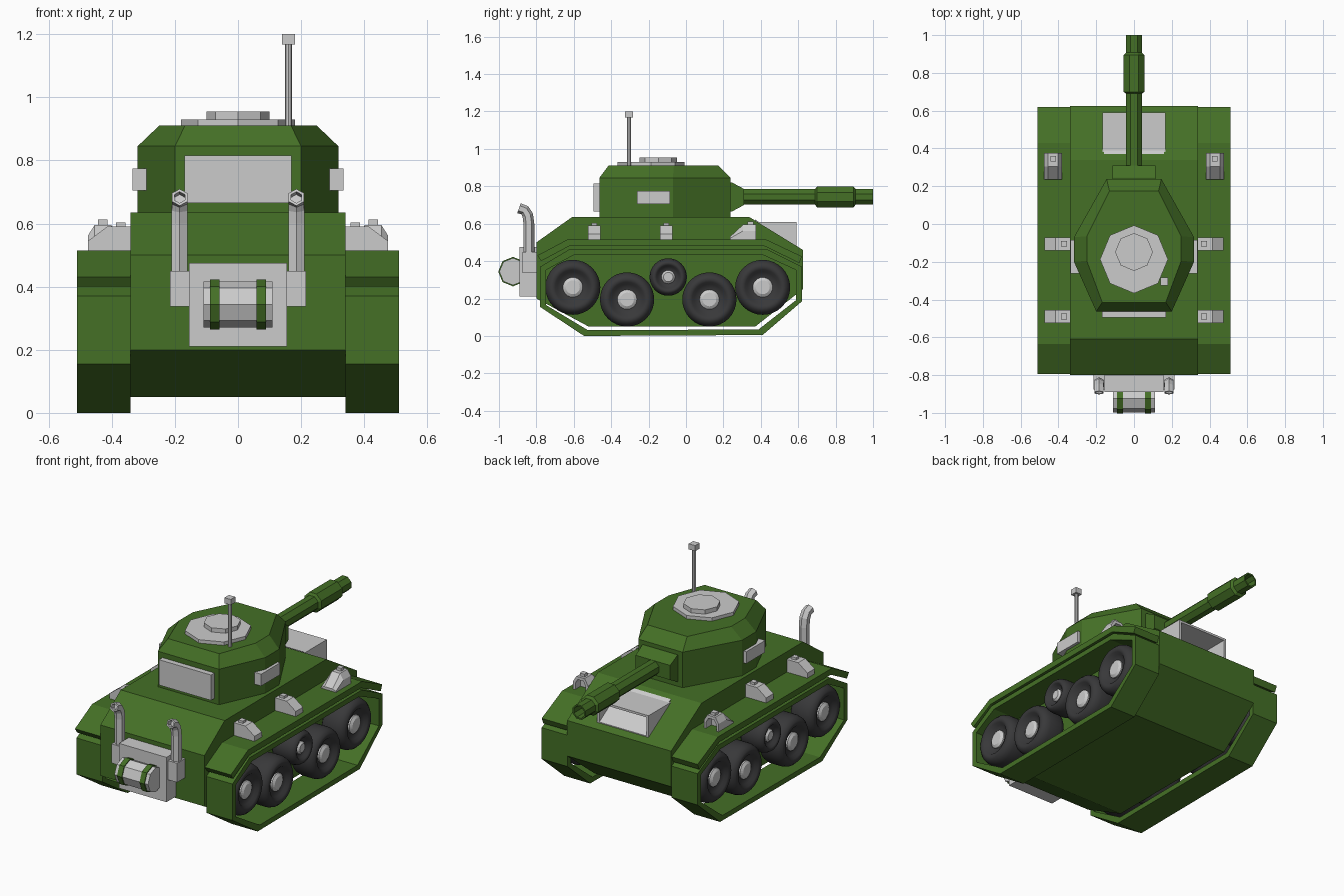
import bpy, bmesh, math
from mathutils import Vector

if "Cube" in bpy.data.objects:
    bpy.data.objects.remove(bpy.data.objects["Cube"])


def material(name, rgb):
    m = bpy.data.materials.new(name)
    m.diffuse_color = (*rgb, 1)
    m.use_nodes = True
    m.node_tree.nodes["Principled BSDF"].inputs["Base Color"].default_value = m.diffuse_color
    return m


GREEN = material("army green", (0.058, 0.16, 0.019))
GREY = material("light grey", (0.60, 0.60, 0.60))
RUBBER = material("dark rubber", (0.04, 0.04, 0.042))


def loft(name, rings, mat, mirror=False, loop=False, cap=True, smooth=False):
    """Skin a row of equal-length point rings."""
    bm = bmesh.new()
    vs = [[bm.verts.new(p) for p in r] for r in rings]
    pairs = list(zip(vs, vs[1:])) + ([(vs[-1], vs[0])] if loop else [])
    n = len(rings[0])
    for a, b in pairs:
        for i in range(n):
            j = (i + 1) % n
            bm.faces.new((a[i], a[j], b[j], b[i]))
    if cap and not loop:
        bm.faces.new(vs[0])
        bm.faces.new(vs[-1])
    bmesh.ops.recalc_face_normals(bm, faces=bm.faces)
    for f in bm.faces:
        f.smooth = smooth
    me = bpy.data.meshes.new(name)
    bm.to_mesh(me)
    bm.free()
    me.materials.append(mat)
    ob = bpy.data.objects.new(name, me)
    bpy.context.collection.objects.link(ob)
    if mirror:
        ob.modifiers.new("mirror", 'MIRROR').use_clip = False
    return ob


def side_prism(name, yz, x0, x1, mat, mirror=False):
    return loft(name, [[(x, y, z) for y, z in yz] for x in (x0, x1)], mat, mirror)


def box(name, x, y, z, mat, mirror=False):
    yz = [(y[0], z[0]), (y[1], z[0]), (y[1], z[1]), (y[0], z[1])]
    return side_prism(name, yz, *x, mat, mirror)


def ring(c, d, r, n, phase=0.0):
    """Regular polygon around c, facing along d."""
    d = Vector(d).normalized()
    u = Vector((0, 1, 0)) if abs(d.x) > 0.9 else Vector((1, 0, 0))
    v = d.cross(u)
    return [Vector(c) + r * (u * math.cos(t) + v * math.sin(t))
            for t in (phase + 2 * math.pi * i / n for i in range(n))]


# Hull
side_prism("hull", [(-.80, .50), (-.80, .20), (-.52, .05), (.37, .05), (.625, .25),
                    (.625, .46), (.34, .635), (-.61, .635)], -.34, .34, GREEN)

# Track bands
outer = [(-.78, .37), (-.62, .465), (.43, .465), (.62, .37),
         (.62, .185), (.41, .005), (-.545, 0), (-.78, .155)]
inner = [(-.08 + (y + .08) * .955, .235 + (z - .235) * .87) for y, z in outer]
loft("track_band", [[(x, y, z) for y, z in p] for x, p in
                    ((.34, outer), (.51, outer), (.51, inner), (.34, inner))],
     GREEN, mirror=True, loop=True)

# Fenders
side_prism("fender", [(-.795, .43), (-.635, .515), (.43, .515), (.62, .425),
                      (.605, .39), (.42, .48), (-.625, .48), (-.775, .40)],
           .335, .51, GREEN, True)

# Road wheels
X = (1, 0, 0)
for i, (y, z, r) in enumerate([(-.605, .26, .147), (-.315, .195, .145), (-.095, .315, .10),
                               (.125, .195, .145), (.41, .26, .147)]):
    hub = r * .36
    prof = [(.345, .8), (.36, .95), (.385, 1), (.455, 1), (.48, .95), (.497, .84),
            (.50, .74), (.495, .64), (.48, .56), (.47, .36)]
    loft(f"wheel_tyre_{i}", [ring((x, y, z), X, r * k, 32) for x, k in prof],
         RUBBER, True, smooth=True)
    loft(f"wheel_hub_{i}", [ring((x, y, z), X, q, 24) for x, q in
                            ((.46, hub), (.478, hub), (.488, hub * .7))], GREY, True)


# Turret: stretched octagon with a chamfered roof
def turret_ring(z, xf, yf, xs, ys, yr, xb, yb):
    half = [(xf, yf), (xs, ys), (xs, yr), (xb, yb)]
    return [(x, y, z) for x, y in half] + [(-x, y, z) for x, y in reversed(half)]


wall = (.145, .238, .318, -.07, -.20, .20, -.463)
loft("turret", [turret_ring(.62, *wall), turret_ring(.845, *wall),
                turret_ring(.91, .13, .175, .25, -.065, -.195, .168, -.415)], GREEN)
box("turret_end_plate", (-.17, .17), (-.495, -.44), (.665, .815), GREY)
box("turret_side_plate", (.27, .335), (-.262, -.085), (.705, .775), GREY, True)

# Roof hatch
Z = (0, 0, 1)
for name, y, r, z0, z1 in (("hatch_base", -.187, .18, .90, .93), ("hatch_lid", -.148, .10, .92, .955)):
    loft(name, [ring((0, y, z), Z, r, 8) for z in (z0, z1)], GREY)

# Antenna
loft("antenna_rod", [ring((.16, -.305, z), Z, .011, 8) for z in (.90, 1.17)], GREY)
box("antenna_tip", (.139, .181), (-.326, -.284), (1.167, 1.2), GREY)

# Gun with mantlet, sleeve and open bore
Y = (0, 1, 0)
loft("gun_mantlet", [[(sx * w, y, .743 + sz * h) for sx, sz in ((-1, -1), (1, -1), (1, 1), (-1, 1))]
                     for y, w, h in ((.20, .115, .08), (.245, .115, .078), (.31, .113, .043))], GREEN)
loft("gun_barrel", [ring((0, y, .743), Y, r, 8, math.pi / 8) for y, r in
                    ((.25, .045), (1, .045), (1, .036), (.85, .034))], GREEN)
loft("gun_sleeve", [ring((0, y, .743), Y, r, 8, math.pi / 8) for y, r in
                    ((.69, .045), (.70, .06), (.895, .06), (.907, .045))], GREEN)

# Engine plate and exhausts
box("engine_plate", (-.155, .155), (-.89, -.79), (.21, .475), GREY)
box("exhaust_block", (.15, .215), (-.875, -.79), (.337, .45), GREY, True)
path = [(-.84, .44, 0, 1, .029), (-.84, .60, 0, 1, .029), (-.846, .645, -.35, 1, .029),
        (-.862, .672, -1, .9, .028), (-.893, .683, -1, .35, .028),
        (-.893, .683, -1, .35, .019), (-.865, .674, -1, .35, .019)]
loft("exhaust_pipe", [ring((.185, y, z), (0, dy, dz), r, 6, math.pi / 6)
                      for y, z, dy, dz, r in path], GREY, True)

# Fuel drum with straps
C = (-.925, .344)
loft("fuel_drum", [ring((x, *C), X, .073, 8) for x in (-.11, .11)], GREY)
loft("drum_strap", [ring((x, *C), X, .079, 8) for x in (.058, .089)], GREEN, True)

# Open hood on the sloped plate
box("hood_roof", (-.168, .168), (.38, .59), (.597, .61), GREY)
side_prism("hood_side", [(.38, .61), (.59, .61), (.59, .478), (.38, .605)], .154, .168, GREY, True)
side_prism("hood_floor", [(.37, .622), (.59, .487), (.59, .475), (.37, .605)], -.16, .16, GREY)

# Fender boxes
for i, y in enumerate((-.49, -.105)):
    xz = [(.335, .51), (.335, .59), (.415, .59), (.475, .545), (.475, .51)]
    loft(f"fender_box_{i}", [[(x, y + s, z) for x, z in xz] for s in (-.034, .034)], GREY, True)
    box(f"fender_box_cap_{i}", (.356, .386), (y - .015, y + .015), (.58, .604), GREY, True)


# Hooded headlights
def arch(y, w, h):
    return [(.428 + w * a, y, .51 + h * b) for a, b in
            ((-1, 0), (-1, .6), (-.55, 1), (.55, 1), (1, .6), (1, 0))]


loft("headlight", [arch(.235, .048, .02), arch(.305, .048, .085), arch(.375, .048, .085),
                   arch(.375, .034, .068), arch(.325, .034, .068)], GREY, True)
box("headlight_cap", (.413, .443), (.33, .36), (.585, .612), GREY, True)
